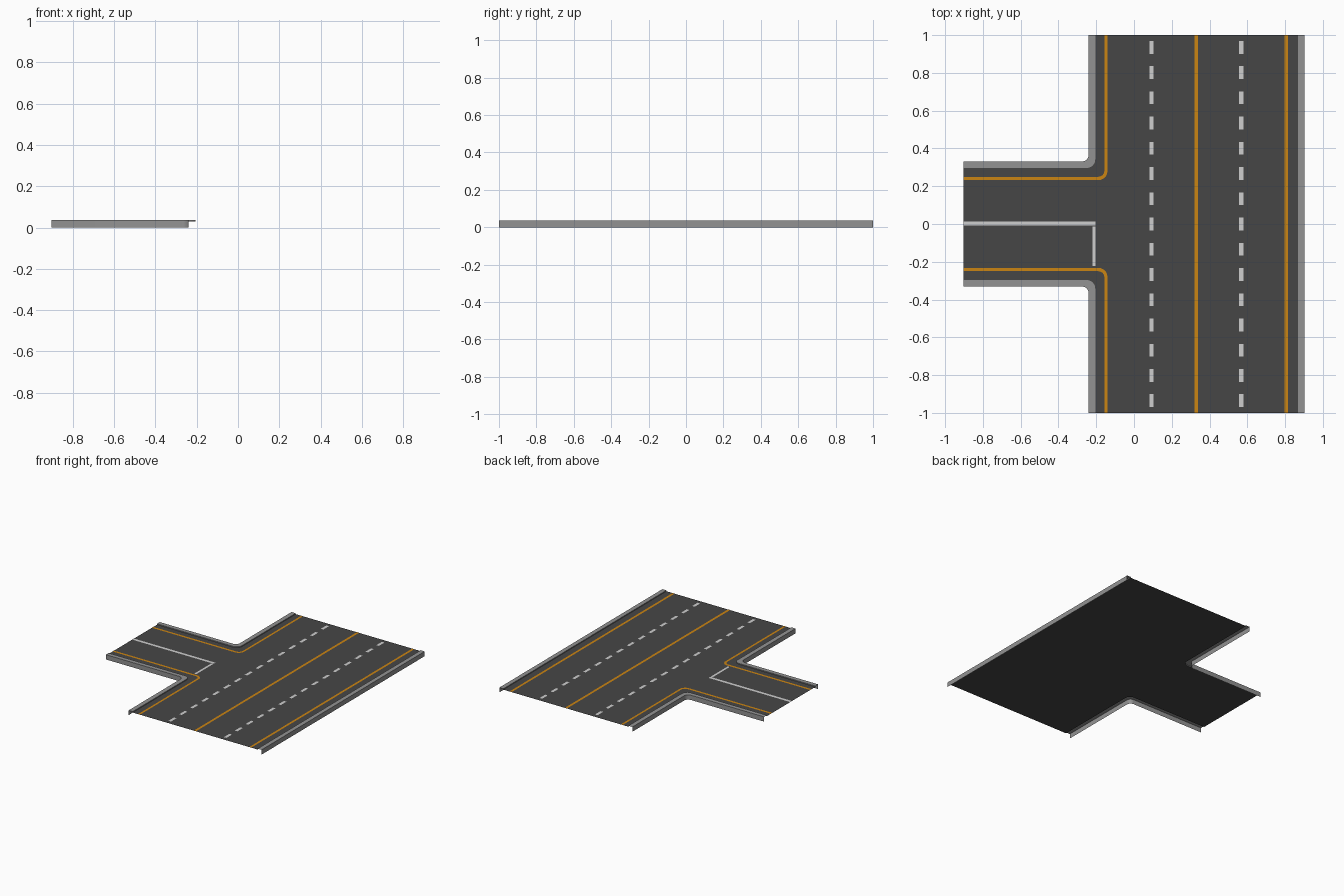
import bpy, math

if "Cube" in bpy.data.objects:
    bpy.data.objects.remove(bpy.data.objects["Cube"])

ROAD_Z, TOP_Z, MARK_Z = 0.030, 0.037, 0.0308
END_X = 0.903


def material(name, rgb):
    m = bpy.data.materials.new(name)
    m.diffuse_color = (*rgb, 1)
    m.use_nodes = True
    m.node_tree.nodes["Principled BSDF"].inputs["Base Color"].default_value = m.diffuse_color
    return m


ASPHALT = material("asphalt", (0.062, 0.062, 0.062))
CONCRETE = material("kerb_grey", (0.29, 0.29, 0.29))
ORANGE = material("line_orange", (0.60, 0.235, 0.006))
WHITE = material("line_white", (0.62, 0.62, 0.62))


def make(name, verts, faces, mat, smooth=False):
    me = bpy.data.meshes.new(name)
    me.from_pydata(verts, [], faces)
    me.materials.append(mat)
    ob = bpy.data.objects.new(name, me)
    bpy.context.collection.objects.link(ob)
    if smooth:
        bpy.ops.object.select_all(action='DESELECT')
        ob.select_set(True)
        bpy.context.view_layer.objects.active = ob
        bpy.ops.object.shade_smooth_by_angle(angle=math.radians(35))
    return ob


def strip(name, rows, mat, smooth=False):
    """Skin rows of points; each row is (path, z), first row is the outer side."""
    n = len(rows[0][0])
    verts = [(x, y, z) for path, z in rows for x, y in path]
    faces = [(k * n + i, (k + 1) * n + i, (k + 1) * n + i + 1, k * n + i + 1)
             for k in range(len(rows) - 1) for i in range(n - 1)]
    return make(name, verts, faces, mat, smooth)


def plates(name, rects, mat):
    verts, faces = [], []
    for x0, x1, y0, y1 in rects:
        b = len(verts)
        verts += [(x0, y0, MARK_Z), (x1, y0, MARK_Z), (x1, y1, MARK_Z), (x0, y1, MARK_Z)]
        faces.append((b, b + 1, b + 2, b + 3))
    return make(name, verts, faces, mat)


def corner(x, y, r, n=8):
    """Path along the side road, round the corner, then up the main road."""
    arc = [(x - r + r * math.sin(a), y + r - r * math.cos(a))
           for a in (math.pi / 2 * i / n for i in range(n + 1))]
    return [(-END_X, y)] + arc + [(x, 1.0)]


def mirrored(path):
    return [(x, -y) for x, y in reversed(path)]


def straight(x):
    return [(x, 1.0), (x, -1.0)]


# kerbs: open profile of outer wall, top and inner step
def kerb(name, outer, inner):
    strip(name, [(outer, 0), (outer, TOP_Z), (inner, TOP_Z), (inner, ROAD_Z)], CONCRETE, True)


k_out, k_in = corner(-0.24, 0.331, 0.035), corner(-0.205, 0.297, 0.045)
kerb("kerb_back", k_out, k_in)
kerb("kerb_front", mirrored(k_out), mirrored(k_in))
kerb("kerb_right", straight(END_X), straight(0.869))

# road surface
outline = k_in + straight(0.869) + mirrored(k_in)
make("road_surface", [(x, y, ROAD_Z) for x, y in outline],
     [tuple(reversed(range(len(outline))))], ASPHALT)

# orange edge and centre lines
o_out, o_in = corner(-0.157, 0.250, 0.032), corner(-0.141, 0.232, 0.048)
strip("edge_line_back", [(o_out, MARK_Z), (o_in, MARK_Z)], ORANGE)
strip("edge_line_front", [(mirrored(o_out), MARK_Z), (mirrored(o_in), MARK_Z)], ORANGE)
plates("edge_line_right", [(0.797, 0.815, -1, 1)], ORANGE)
plates("centre_line", [(0.321, 0.340, -1, 1)], ORANGE)

# white lane dashes
for name, x in (("left_lane_dashes", 0.092), ("right_lane_dashes", 0.568)):
    plates(name, [(x - 0.011, x + 0.011, i * 0.1336 - 0.034, i * 0.1336 + 0.034)
                  for i in range(-7, 8)], WHITE)

# side road divider and stop bar
plates("side_road_divider", [(-END_X, -0.203, -0.009, 0.013)], WHITE)
plates("stop_bar", [(-0.220, -0.203, -0.222, -0.013)], WHITE)
